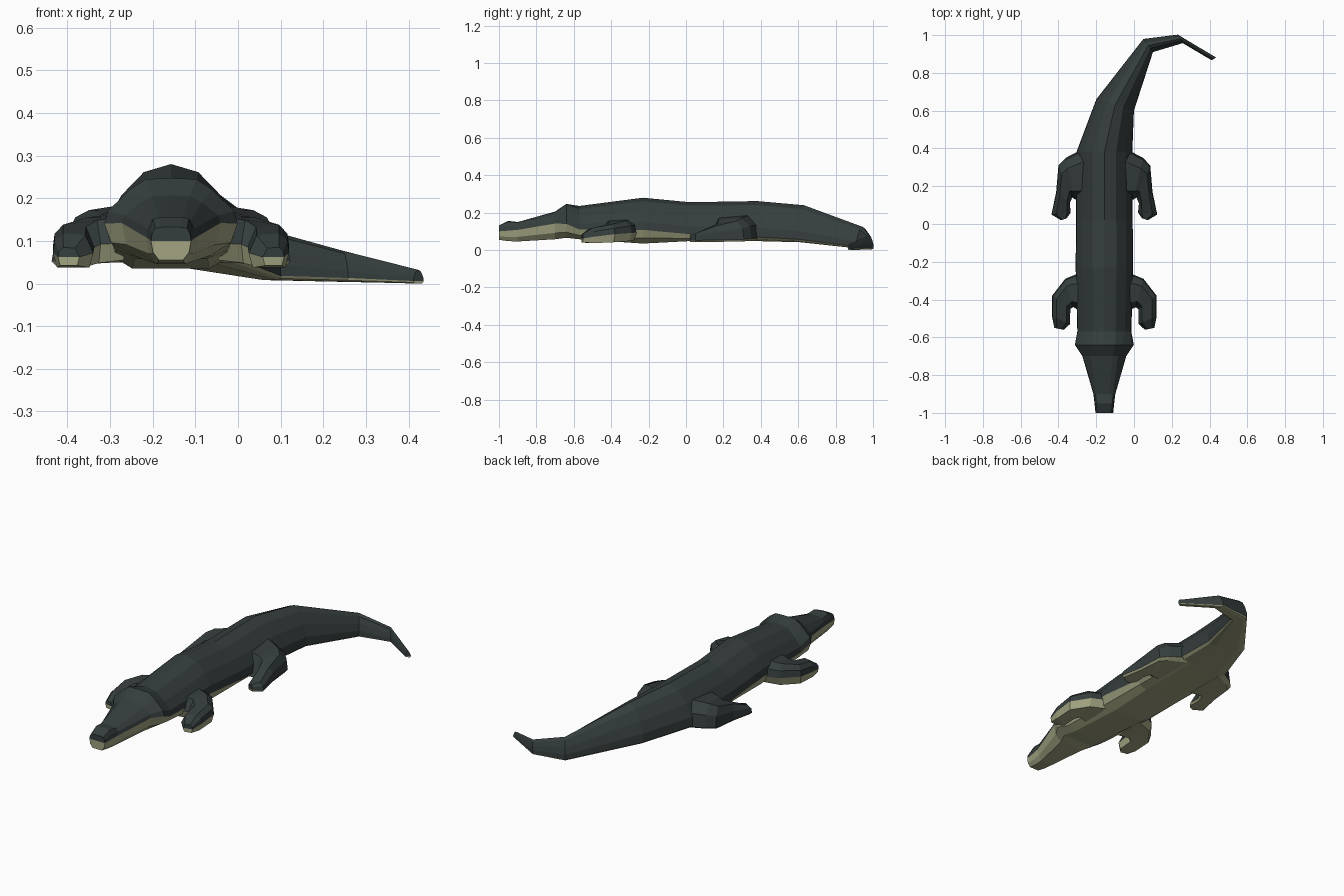
import bpy, bmesh, math

CX = -0.157  # centre line of the trunk


def material(name, rgb):
    m = bpy.data.materials.new(name)
    m.diffuse_color = (*rgb, 1)
    return m


DARK = material("dark grey green hide", (0.036, 0.047, 0.047))
PALE = material("pale olive belly", (0.36, 0.37, 0.22))


def loft(name, rings, pale_bands):
    """Skin equal-length rings, cap the ends; listed bands take the belly colour."""
    bm = bmesh.new()
    vs = [[bm.verts.new(p) for p in r] for r in rings]
    n = len(rings[0])
    for a, b in zip(vs, vs[1:]):
        for i in range(n):
            f = bm.faces.new((a[i], a[(i + 1) % n], b[(i + 1) % n], b[i]))
            f.material_index = int(i in pale_bands)
    # end caps: dark upper half and pale lower half, cut at the colour line
    lo, hi = min(pale_bands), max(pale_bands) + 1
    for r in (vs[0], vs[-1]):
        bm.faces.new(r[lo:hi + 1] if hi < n else r[lo:] + r[:1]).material_index = 1
        bm.faces.new(r[hi:] + r[:lo + 1] if hi < n else r[:lo + 1])
    bmesh.ops.recalc_face_normals(bm, faces=bm.faces)
    me = bpy.data.meshes.new(name)
    bm.to_mesh(me)
    bm.free()
    me.materials.append(DARK)
    me.materials.append(PALE)
    ob = bpy.data.objects.new(name, me)
    bpy.context.collection.objects.link(ob)
    return ob


# half profiles of the back: (share of half width, share of drop from top to colour line)
SNOUT = [(0.45, 0.0), (0.8, 0.08), (0.95, 0.5)]
HEAD = [(0.38, 0.02), (0.62, 0.25), (0.95, 0.72)]
BACK = [(0.42, 0.11), (0.76, 0.42), (0.98, 0.75)]


def body_ring(x, y, w, zt, zc, zb, turn, prof):
    h = zt - zc
    half = [(k * w, zt - d * h) for k, d in prof]
    half += [(w, zc), (0.9 * w, zc * 0.4 + zb * 0.6), (0.6 * w, zb)]
    pts = [(0, zt)] + half + [(-u, z) for u, z in reversed(half)]
    c, s = math.cos(math.radians(turn)), math.sin(math.radians(turn))
    return [(x + u * c, y - u * s, z) for u, z in pts]


# head, trunk and curved tail: x, y, half width, top, colour line, bottom, turn
stations = [
    (CX, -1.00, 0.047, 0.132, 0.100, 0.055, 0, SNOUT),
    (CX, -0.95, 0.052, 0.156, 0.104, 0.048, 0, SNOUT),
    (CX, -0.90, 0.058, 0.150, 0.108, 0.046, 0, SNOUT),
    (CX, -0.70, 0.116, 0.206, 0.142, 0.058, 0, HEAD),
    (CX, -0.64, 0.156, 0.247, 0.140, 0.066, 0, HEAD),
    (CX, -0.57, 0.143, 0.236, 0.110, 0.058, 0, BACK),
    (CX, -0.23, 0.152, 0.280, 0.108, 0.035, 0, BACK),
    (CX, 0.02, 0.150, 0.256, 0.085, 0.048, 0, BACK),
    (CX, 0.38, 0.148, 0.262, 0.070, 0.048, 0, BACK),
    (-0.10, 0.63, 0.104, 0.240, 0.058, 0.042, 17, BACK),
    (0.075, 0.945, 0.043, 0.124, 0.018, 0.008, 54, BACK),
    (0.245, 0.98, 0.026, 0.077, 0.013, 0.004, 60, BACK),
    (0.423, 0.874, 0.014, 0.032, 0.006, 0.0, 150, BACK),
]
loft("head_body_and_tail", [body_ring(*s) for s in stations], range(4, 9))


def leg(name, side, rows):
    rings = []
    for ox, oy, ix, iy, zt, zc, zb in rows:
        def p(t, z):  # t runs from outer edge to inner edge
            return (CX + side * (ox + (ix - ox) * t), oy + (iy - oy) * t, z)
        rings.append([p(0.25, zt), p(0.04, zt * 0.6 + zc * 0.4), p(0, zc),
                      p(0.1, zb), p(0.9, zb), p(1, zc), p(0.8, zt * 0.9 + zc * 0.1)])
    loft(name, rings, range(2, 5))


# legs: outer x, outer y, inner x, inner y, top, colour line, bottom
FRONT = [
    (0.11, -0.25, 0.11, -0.47, 0.165, 0.095, 0.055),
    (0.207, -0.29, 0.165, -0.44, 0.155, 0.092, 0.048),
    (0.277, -0.38, 0.180, -0.45, 0.138, 0.085, 0.042),
    (0.277, -0.49, 0.182, -0.53, 0.118, 0.072, 0.037),
    (0.265, -0.55, 0.215, -0.56, 0.085, 0.062, 0.042),
]
HIND = [
    (0.11, 0.40, 0.11, 0.12, 0.185, 0.065, 0.050),
    (0.205, 0.35, 0.155, 0.13, 0.172, 0.062, 0.048),
    (0.243, 0.31, 0.170, 0.14, 0.155, 0.058, 0.046),
    (0.255, 0.17, 0.183, 0.11, 0.128, 0.054, 0.044),
    (0.280, 0.05, 0.178, 0.06, 0.090, 0.052, 0.042),
    (0.230, 0.02, 0.200, 0.03, 0.078, 0.052, 0.044),
]
for side, label in ((1, "right"), (-1, "left")):
    leg("front_leg_" + label, side, FRONT)
    leg("hind_leg_" + label, side, HIND)
